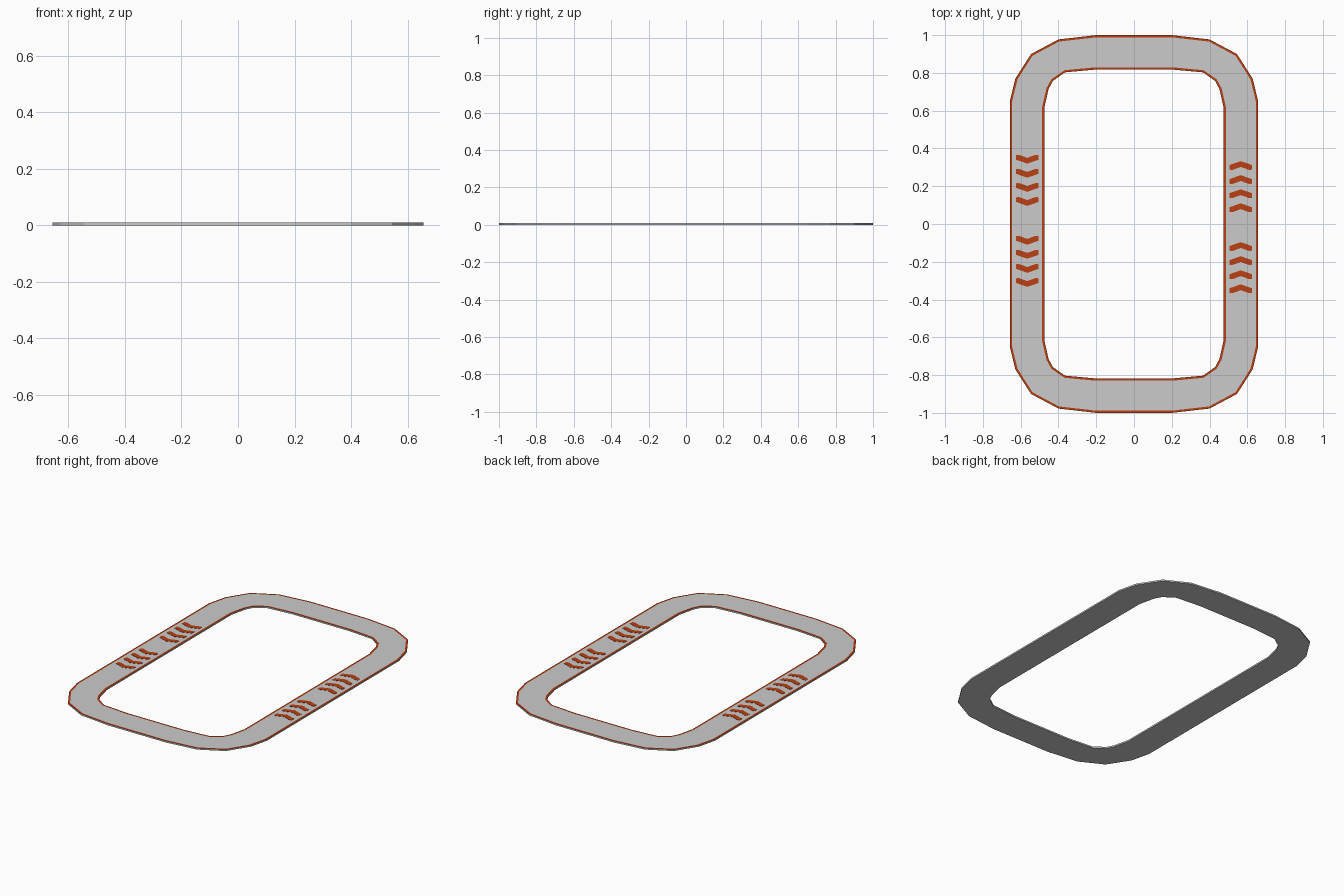
import bpy, bmesh

if "Cube" in bpy.data.objects:
    bpy.data.objects.remove(bpy.data.objects["Cube"])

def material(name, rgb):
    m = bpy.data.materials.new(name)
    m.diffuse_color = (*rgb, 1)
    m.use_nodes = True
    m.node_tree.nodes["Principled BSDF"].inputs["Base Color"].default_value = m.diffuse_color
    return m

GREY = material("light grey", (0.6, 0.6, 0.6))
RUST = material("rust orange", (0.5, 0.05, 0.006))
TOP = 0.009

def finish(name, bm, mats):
    bmesh.ops.recalc_face_normals(bm, faces=bm.faces)
    me = bpy.data.meshes.new(name)
    bm.to_mesh(me)
    bm.free()
    for m in mats:
        me.materials.append(m)
    ob = bpy.data.objects.new(name, me)
    bpy.context.collection.objects.link(ob)
    return ob

def full_loop(q):
    """Mirror a quarter outline into a closed counter-clockwise loop."""
    half = q + [(-x, y) for x, y in reversed(q)]
    return half + [(-x, -y) for x, y in half]

outer = full_loop([(.657, .652), (.628, .77), (.545, .9), (.4, .977), (.2, 1.0)])
inner = full_loop([(.475, .615), (.452, .715), (.43, .757), (.365, .803), (.2, .818)])

def between(t):
    return [(a[0] + (b[0] - a[0]) * t, a[1] + (b[1] - a[1]) * t)
            for a, b in zip(outer, inner)]

# Track ring: closed cross-section with painted edge lines on the top
bm = bmesh.new()
section = [(0, 0), (0, TOP), (.065, TOP), (.935, TOP), (1, TOP), (1, 0)]
loops = [[bm.verts.new((x, y, z)) for x, y in between(t)] for t, z in section]
n = len(outer)
for k in range(len(loops)):
    a, b = loops[k], loops[(k + 1) % len(loops)]
    for i in range(n):
        j = (i + 1) % n
        f = bm.faces.new((a[i], a[j], b[j], b[i]))
        f.material_index = 1 if k in (1, 3) else 0
finish("track_ring", bm, [GREY, RUST])

# Direction chevrons: thin plates, pointing +y on the right and -y on the left
def chevrons(name, side):
    bm = bmesh.new()
    for first in (.333, -.096):
        for i in range(4):
            y = first - .0745 * i
            pts = [(-.06, -.021), (0, 0), (.06, -.021),
                   (.06, -.045), (.045, -.047), (0, -.031), (-.045, -.047), (-.06, -.045)]
            rows = [[bm.verts.new((side * (.565 + px), side * (y + py), z))
                     for px, py in pts] for z in (TOP, TOP + .0015)]
            for r in rows:
                bm.faces.new((r[0], r[1], r[5], r[6], r[7]))
                bm.faces.new((r[1], r[2], r[3], r[4], r[5]))
            for p in range(8):
                q = (p + 1) % 8
                bm.faces.new((rows[0][p], rows[0][q], rows[1][q], rows[1][p]))
    finish(name, bm, [RUST])

chevrons("right_chevrons", 1)
chevrons("left_chevrons", -1)
